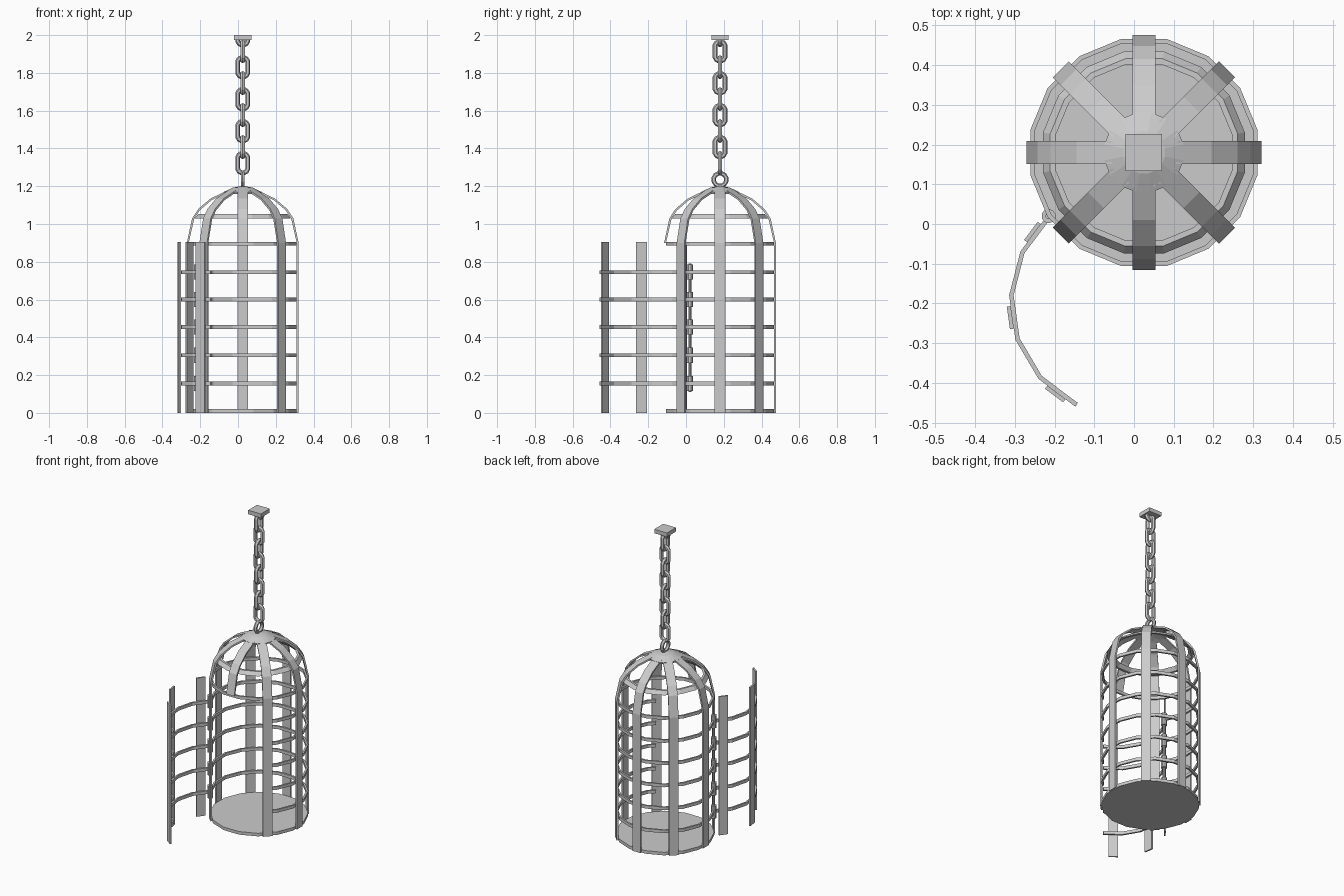
import bpy, bmesh, math
from mathutils import Matrix, Vector

cube = bpy.data.objects.get("Cube")
if cube:
    bpy.data.objects.remove(cube, do_unlink=True)

iron = bpy.data.materials.new("grey_iron")
iron.use_nodes = True
iron.diffuse_color = (0.6, 0.6, 0.6, 1)
iron.node_tree.nodes["Principled BSDF"].inputs["Base Color"].default_value = (0.6, 0.6, 0.6, 1)

CENTRE = Matrix.Translation((0.025, 0.18, 0))
STEP = 22.5                                   # sixteen-sided cage
HINGE = Vector((-0.24, -0.16, 0))
DOOR = (CENTRE @ Matrix.Translation(HINGE) @ Matrix.Rotation(math.radians(-82), 4, "Z")
        @ Matrix.Translation(-HINGE))
BAR_HEIGHTS = [0.155, 0.305, 0.455, 0.6, 0.745]


def finish(name, bm, matrix=CENTRE):
    bmesh.ops.recalc_face_normals(bm, faces=bm.faces)
    bm.transform(matrix)
    mesh = bpy.data.meshes.new(name)
    bm.to_mesh(mesh)
    bm.free()
    mesh.materials.append(iron)
    obj = bpy.data.objects.new(name, mesh)
    bpy.context.collection.objects.link(obj)
    return obj


def sweep(bm, sections, closed=False):
    """Bridge a series of equal cross-sections into a solid."""
    rows = [[bm.verts.new(p) for p in s] for s in sections]
    n = len(rows[0])
    pairs = list(zip(rows, rows[1:]))
    if closed:
        pairs.append((rows[-1], rows[0]))
    for a, b in pairs:
        for i in range(n):
            j = (i + 1) % n
            bm.faces.new((a[i], a[j], b[j], b[i]))
    if not closed:
        bm.faces.new(rows[0])
        bm.faces.new(rows[-1])


def ring(bm, profile, start=None, end=None):
    """Sixteen-sided band, whole or between two angles; radii are to the flats."""
    corners = [STEP * (k + 0.5) for k in range(-16, 32)]
    if start is None:
        angles = [a for a in corners if 0 < a < 360]
    else:
        angles = [start] + [a for a in corners if start < a < end] + [end]
    sections = []
    for a in angles:
        k = 1 / math.cos(math.radians((a + STEP / 2) % STEP - STEP / 2))
        c, s = math.cos(math.radians(a)) * k, math.sin(math.radians(a)) * k
        sections.append([(r * c, r * s, z) for r, z in profile])
    sweep(bm, sections, start is None)


def bar_profile(z):
    return [(0.275, z - 0.01), (0.286, z - 0.01), (0.286, z + 0.01), (0.275, z + 0.01)]


def rib(bm, angle, path, width=0.057):
    """Flat strap following (outer radius, inner radius, outer z, inner z)."""
    rot = Matrix.Rotation(math.radians(angle), 3, "Z")
    h = width / 2
    sweep(bm, [[rot @ Vector(p) for p in ((ro, -h, zo), (ro, h, zo), (ri, h, zi), (ri, -h, zi))]
               for ro, ri, zo, zi in path])


def link(name, z, half_width, half_length, minor, plane_y, cut_top=None):
    """Chain link: a small tube swept around a rounded loop."""
    bm = bmesh.new()
    straight = half_length - half_width
    sections = []
    for k in range(12):
        t = 2 * math.pi * (k + 0.5) / 12
        d = Vector((math.cos(t), 0, math.sin(t)))
        c = d * half_width + Vector((0, 0, math.copysign(straight, d.z)))
        sections.append([c + d * minor * math.cos(u) + Vector((0, minor * math.sin(u), 0))
                         for u in (math.pi * i / 3 for i in range(6))])
    sweep(bm, sections, True)
    turn = Matrix.Rotation(math.pi / 2 if plane_y else 0, 4, "Z")
    bm.transform(Matrix.Translation((0, 0, z)) @ turn)
    if cut_top:
        bmesh.ops.bisect_plane(bm, geom=bm.verts[:] + bm.edges[:] + bm.faces[:],
                               plane_co=(0, 0, cut_top), plane_no=(0, 0, 1), clear_outer=True)
        bmesh.ops.holes_fill(bm, edges=[e for e in bm.edges if e.is_boundary])
    finish(name, bm)


# Floor plate
bm = bmesh.new()
bmesh.ops.create_cone(bm, cap_ends=True, segments=16, radius1=0.291, radius2=0.291, depth=0.02,
                      matrix=Matrix.Translation((0, 0, 0.01)) @ Matrix.Rotation(math.radians(STEP / 2), 4, "Z"))
finish("floor", bm)

# Horizontal hoops, open at the front where the door belongs
bm = bmesh.new()
for z in BAR_HEIGHTS:
    ring(bm, bar_profile(z), -44, 217)
ring(bm, bar_profile(0.895))
ring(bm, [(0.24, 1.03), (0.254, 1.03), (0.236, 1.053), (0.222, 1.053)])
finish("cage_hoops", bm)

# Upright straps bending into the dome; the front one stops above the doorway
dome = [(0.296, 0.286, 0.9, 0.9), (0.268, 0.257, 1.03, 1.027), (0.235, 0.228, 1.08, 1.072),
        (0.17, 0.165, 1.135, 1.126), (0.085, 0.082, 1.176, 1.166), (0.02, 0.02, 1.195, 1.185)]
bm = bmesh.new()
for k in range(8):
    foot = [] if k == 6 else [(0.296, 0.286, 0, 0)]
    rib(bm, 45 * k, foot + dome)
finish("cage_straps", bm)

# Crown cap
bm = bmesh.new()
cap = [(0.002, 1.19), (0.05, 1.178), (0.096, 1.16), (0.1, 1.17), (0.053, 1.192), (0.002, 1.203)]
ring(bm, cap)
finish("crown_cap", bm)

# Door swung open
bm = bmesh.new()
for z in BAR_HEIGHTS:
    ring(bm, bar_profile(z), 215, 327)
finish("door_hoops", bm, DOOR)
bm = bmesh.new()
for angle in (225, 270, 315):
    rib(bm, angle, [(0.296, 0.286, 0, 0), (0.296, 0.286, 0.905, 0.905)])
finish("door_straps", bm, DOOR)

# Hinge pin and knuckles
bm = bmesh.new()
for radius, z, depth in [(0.008, 0.45, 0.68)] + [(0.018, z, 0.08) for z in BAR_HEIGHTS]:
    bmesh.ops.create_cone(bm, cap_ends=True, segments=10, radius1=radius, radius2=radius, depth=depth,
                          matrix=Matrix.Translation(HINGE + Vector((0, 0, z))))
finish("hinge", bm)

# Chain, with a round bottom loop and a half link fixed in the ceiling plate
link("bottom_loop", 1.235, 0.034, 0.034, 0.012, True)
for k in range(1, 9):
    link("chain_link", 1.238 + 0.0846 * k, 0.027, 0.052, 0.013, k % 2 == 0)
link("ceiling_half_link", 1.238 + 0.0846 * 9, 0.027, 0.052, 0.013, False, 1.999)

bm = bmesh.new()
bmesh.ops.create_cube(bm, size=1, matrix=Matrix.Translation((0, 0, 1.987)) @ Matrix.Diagonal((0.092, 0.092, 0.026, 1)))
finish("ceiling_plate", bm)
